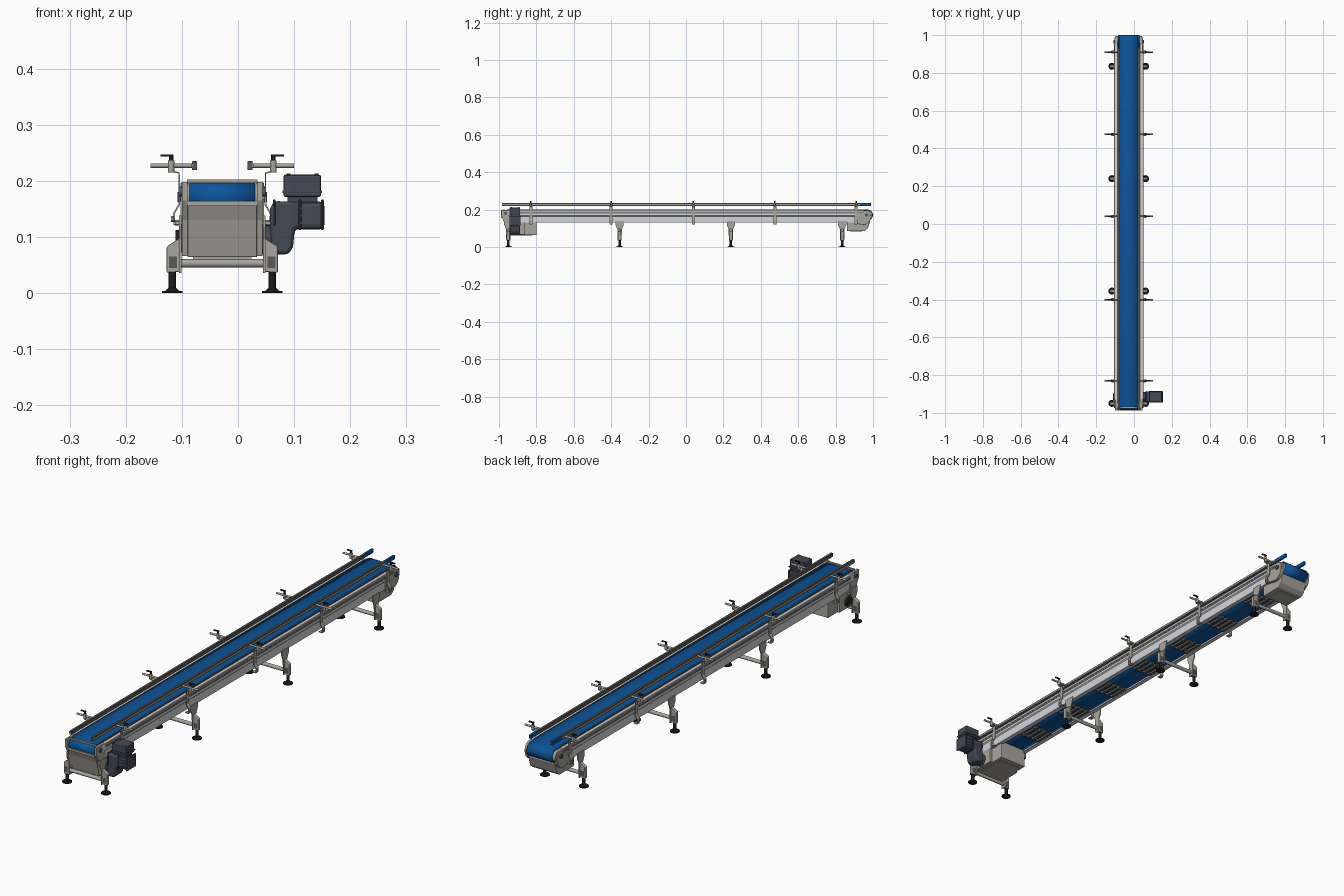
import bpy, bmesh, math
from mathutils import Vector

if "Cube" in bpy.data.objects:
    bpy.data.objects.remove(bpy.data.objects["Cube"], do_unlink=True)


def material(name, rgb):
    m = bpy.data.materials.new(name)
    m.use_nodes = True
    m.diffuse_color = (*rgb, 1)
    m.node_tree.nodes["Principled BSDF"].inputs["Base Color"].default_value = (*rgb, 1)
    return m


BLUE = material("belt blue", (0.004, 0.09, 0.32))
STEEL = material("warm steel", (0.40, 0.38, 0.34))
LIGHT = material("light panel", (0.66, 0.67, 0.71))
SLATE = material("slate motor", (0.055, 0.065, 0.09))
DARK = material("dark grey", (0.10, 0.10, 0.10))
BLACK = material("black rubber", (0.012, 0.012, 0.012))

CX = -0.028          # centre line of the conveyor
HALF = 0.058         # half width of the belt


def finish(name, bm, mat, bevel=0, smooth=False):
    bmesh.ops.recalc_face_normals(bm, faces=bm.faces)
    me = bpy.data.meshes.new(name)
    bm.to_mesh(me)
    bm.free()
    me.materials.append(mat)
    ob = bpy.data.objects.new(name, me)
    bpy.context.collection.objects.link(ob)
    if bevel:
        mod = ob.modifiers.new("bevel", "BEVEL")
        mod.width, mod.segments = bevel, 2
    if smooth:
        bpy.ops.object.select_all(action="DESELECT")
        ob.select_set(True)
        bpy.context.view_layer.objects.active = ob
        bpy.ops.object.shade_smooth_by_angle(angle=math.radians(35))
    return ob


def place(axis, t, p):
    """Point from a profile pair; axis x takes (y, z), axis y takes (x, z)."""
    return (t, p[0], p[1]) if axis == "x" else (p[0], t, p[1])


def prism(name, axis, lo, hi, pts, mat, bevel=0, smooth=False):
    bm = bmesh.new()
    face = bm.faces.new([bm.verts.new(place(axis, lo, p)) for p in pts])
    new = bmesh.ops.extrude_face_region(bm, geom=[face])["geom"]
    shift = Vector(place(axis, hi - lo, (0, 0)))
    bmesh.ops.translate(bm, vec=shift, verts=[v for v in new if isinstance(v, bmesh.types.BMVert)])
    return finish(name, bm, mat, bevel, smooth)


def box(name, x, y, z, mat, bevel=0):
    x0, x1 = sorted(x)
    return prism(name, "x", x0, x1, [(y[0], z[0]), (y[1], z[0]), (y[1], z[1]), (y[0], z[1])], mat, bevel)


def sheet(name, axis, lo, hi, path, thick, mat, closed=False, smooth=False):
    """Bent sheet: a path swept along an axis and thickened."""
    bm = bmesh.new()
    a = [bm.verts.new(place(axis, lo, p)) for p in path]
    b = [bm.verts.new(place(axis, hi, p)) for p in path]
    n = len(path)
    for i in range(n if closed else n - 1):
        j = (i + 1) % n
        bm.faces.new([a[i], a[j], b[j], b[i]])
    ob = finish(name, bm, mat, 0, smooth)
    mod = ob.modifiers.new("thickness", "SOLIDIFY")
    mod.thickness, mod.offset = thick, -1 if closed else 0
    return ob


def rod(name, p, q, r, mat, r2=None, sides=16):
    p, q = Vector(p), Vector(q)
    d = q - p
    bm = bmesh.new()
    bmesh.ops.create_cone(bm, cap_ends=True, segments=sides, radius1=r,
                          radius2=r if r2 is None else r2, depth=d.length)
    bm.transform(d.to_track_quat("Z", "Y").to_matrix().to_4x4())
    bmesh.ops.translate(bm, vec=(p + q) / 2, verts=bm.verts)
    return finish(name, bm, mat, 0, True)


def arc(cy, cz, r, a0, a1, n=8):
    return [(cy + r * math.cos(math.radians(a0 + (a1 - a0) * i / n)),
             cz + r * math.sin(math.radians(a0 + (a1 - a0) * i / n))) for i in range(n + 1)]


# Belt loop, slider bed and end rollers
R = 0.029
loop = arc(0.971, 0.171, R, -90, 90) + arc(-0.956, 0.171, R, 90, 270)
sheet("belt", "x", CX - HALF, CX + HALF, loop, 0.004, BLUE, True, True)
box("slider_bed", (CX - 0.056, CX + 0.056), (-0.92, 0.93), (0.185, 0.195), STEEL)
for name, y in (("drive_roller", -0.956), ("tail_roller", 0.971)):
    rod(name, (CX - 0.07, y, 0.171), (CX + 0.07, y, 0.171), 0.024, STEEL)

# Drive box, tail box and front cover
prism("drive_box", "x", CX - 0.062, CX + 0.062,
      [(-0.985, 0.163), (-0.972, 0.13), (-0.955, 0.064), (-0.80, 0.064), (-0.80, 0.14), (-0.93, 0.14)],
      STEEL, 0.002)
box("drive_box_lid", (CX - 0.052, CX + 0.052), (-0.94, -0.82), (0.061, 0.065), STEEL)
box("front_lip", (CX - 0.063, CX + 0.063), (-0.988, -0.984), (0.155, 0.164), STEEL)
box("front_edge_bar", (CX - 0.063, CX + 0.063), (-0.976, -0.97), (0.196, 0.202), STEEL)
prism("tail_box", "x", CX - 0.062, CX + 0.062,
      [(0.86, 0.14), (0.86, 0.086), (0.955, 0.086), (0.972, 0.10), (0.985, 0.14)], STEEL, 0.003)
box("tail_box_lid", (CX - 0.04, CX + 0.04), (0.88, 0.94), (0.083, 0.087), STEEL)

LEGS = [-0.95, -0.355, 0.24, 0.835]
POSTS = [-0.83, -0.4, 0.04, 0.475, 0.91]

for s, side in ((1, "left"), (-1, "right")):
    def X(d):
        return CX + s * d

    # Side frame: light channel with a steel upper strip and end cheeks
    sheet(f"side_frame_{side}", "y", -0.95, 0.95,
          [(X(0.060), 0.196), (X(0.073), 0.196), (X(0.073), 0.168), (X(0.069), 0.164),
           (X(0.069), 0.131), (X(0.052), 0.131)], 0.002, LIGHT)
    box(f"side_rail_{side}", (X(0.072), X(0.076)), (-0.93, 0.95), (0.177, 0.191), STEEL)
    box(f"rail_groove_{side}", (X(0.074), X(0.077)), (-0.93, 0.95), (0.182, 0.185), DARK)
    box(f"wear_edge_{side}", (X(0.057), X(0.062)), (-0.95, 0.95), (0.196, 0.201), DARK)
    prism(f"drive_cheek_{side}", "x", X(0.062), X(0.072),
          [(-0.988, 0.198), (-0.988, 0.165), (-0.97, 0.13), (-0.955, 0.066), (-0.86, 0.066),
           (-0.86, 0.13), (-0.93, 0.135), (-0.93, 0.198)], STEEL, 0.001)
    prism(f"tail_cheek_{side}", "x", X(0.060), X(0.0745),
          [(0.90, 0.196), (0.90, 0.128)] + arc(0.945, 0.162, 0.044, -90, 40) + [(0.965, 0.196)],
          STEEL, 0.001)
    rod(f"tail_hub_{side}", (X(0.07), 0.965, 0.171), (X(0.08), 0.965, 0.171), 0.009, DARK)
    rod(f"front_hub_{side}", (X(0.07), -0.965, 0.18), (X(0.078), -0.965, 0.18), 0.008, DARK)
    rod(f"drive_bearing_{side}", (X(0.065), -0.915, 0.095), (X(0.083), -0.915, 0.095), 0.017, BLACK)
    rod(f"drive_bearing_ring_{side}", (X(0.07), -0.915, 0.095), (X(0.076), -0.915, 0.095), 0.023, DARK)
    for dz in (-0.02, 0.02):
        rod(f"bearing_bolt_{side}", (X(0.07), -0.915, 0.105 + dz), (X(0.084), -0.915, 0.105 + dz),
            0.005, STEEL, sides=6)

    # Guide rail with a blue end
    box(f"guide_rail_{side}", (X(0.045), X(0.054)), (-0.985, 0.93), (0.219, 0.235), DARK, 0.001)
    box(f"guide_rail_back_{side}", (X(0.053), X(0.056)), (-0.985, 0.93), (0.224, 0.230), STEEL)
    box(f"guide_rail_end_{side}", (X(0.045), X(0.054)), (0.93, 0.99), (0.219, 0.235), BLUE, 0.001)

    # Guide posts: bent strap, rod, clamp and lever
    for y in POSTS:
        sheet(f"post_strap_{side}", "y", y - 0.008, y + 0.008,
              [(X(0.091), 0.217), (X(0.077), 0.214), (X(0.077), 0.157), (X(0.086), 0.142),
               (X(0.086), 0.122), (X(0.07), 0.122)], 0.003, STEEL)
        rod(f"post_rod_{side}", (X(0.05), y, 0.227), (X(0.128), y, 0.227), 0.004, STEEL)
        rod(f"post_clamp_{side}", (X(0.091), y, 0.215), (X(0.091), y, 0.236), 0.006, STEEL)
        rod(f"lever_stem_{side}", (X(0.091), y, 0.235), (X(0.091), y, 0.246), 0.004, BLACK)
        box(f"lever_{side}", (X(0.087), X(0.110)), (y - 0.004, y + 0.004), (0.243, 0.247), BLACK, 0.001)
        rod(f"post_bolt_{side}", (X(0.084), y, 0.132), (X(0.091), y, 0.132), 0.005, STEEL, sides=6)

    # Legs: tapered bracket, tube, spindle and foot
    for y in LEGS:
        prism(f"leg_bracket_{side}", "x", X(0.073), X(0.077),
              [(y - 0.011, 0.036), (y + 0.011, 0.036), (y + 0.012, 0.095), (y + 0.022, 0.118),
               (y + 0.022, 0.138), (y - 0.022, 0.138), (y - 0.022, 0.118), (y - 0.012, 0.095)], STEEL)
        prism(f"leg_arm_{side}", "y", y - 0.008, y + 0.008,
              [(X(0.076), 0.038), (X(0.099), 0.036), (X(0.099), 0.083), (X(0.076), 0.098)], STEEL, 0.002)
        box(f"leg_socket_{side}", (X(0.081), X(0.095)), (y - 0.009, y + 0.009), (0.045, 0.065), DARK)
        rod(f"spindle_{side}", (X(0.089), y, 0.004), (X(0.089), y, 0.038), 0.0065, BLACK)
        rod(f"foot_cone_{side}", (X(0.089), y, 0.003), (X(0.089), y, 0.009), 0.013, BLACK, 0.007)
        rod(f"foot_{side}", (X(0.089), y, 0), (X(0.089), y, 0.004), 0.0185, BLACK, sides=24)

# Cross tubes between the legs
for y in LEGS:
    rod("cross_tube", (CX - 0.09, y, 0.053), (CX + 0.09, y, 0.053), 0.0075, STEEL)

# Return belt supports: two bars with shoes between them
for i in range(7):
    y = -0.66 + 0.235 * i
    for dy in (-0.035, 0.035):
        rod("return_bar", (CX - 0.068, y + dy, 0.136), (CX + 0.068, y + dy, 0.136), 0.004, STEEL)
    for k in range(5):
        x = CX + (k - 2) * 0.024
        box("return_shoe", (x - 0.006, x + 0.006), (y - 0.045, y + 0.045), (0.132, 0.142), DARK, 0.002)

# Gear motor: elbow housing, motor, terminal box and fittings
MY = -0.915
prism("gear_housing", "y", MY - 0.028, MY + 0.028,
      [(0.058, 0.078), (0.066, 0.069), (0.090, 0.069), (0.098, 0.082), (0.101, 0.112),
       (0.112, 0.118), (0.112, 0.162), (0.064, 0.164), (0.057, 0.15)], SLATE, 0.006, True)
rod("gear_flange", (0.044, MY, 0.095), (0.062, MY, 0.095), 0.026, SLATE, sides=24)
box("motor_body", (0.098, 0.154), (MY - 0.027, MY + 0.027), (0.113, 0.163), SLATE, 0.009)
for x in (0.062, 0.108, 0.148):
    box("motor_flange", (x, x + 0.005), (MY - 0.03, MY + 0.03), (0.112 if x > 0.1 else 0.12, 0.167), SLATE, 0.003)
for z in (0.125, 0.138, 0.151):
    box("motor_fin", (0.112, 0.148), (MY - 0.029, MY + 0.029), (z - 0.002, z + 0.002), SLATE)
box("motor_neck", (0.088, 0.142), (MY - 0.02, MY + 0.02), (0.16, 0.176), SLATE)
box("terminal_box", (0.081, 0.148), (MY - 0.028, MY + 0.028), (0.171, 0.211), SLATE, 0.004)
box("terminal_box_rim", (0.079, 0.150), (MY - 0.03, MY + 0.03), (0.178, 0.183), SLATE, 0.001)
for dy in (-0.02, 0.02):
    for x in (0.09, 0.14):
        rod("terminal_bolt", (x, MY + dy, 0.21), (x, MY + dy, 0.213), 0.004, DARK, sides=6)
